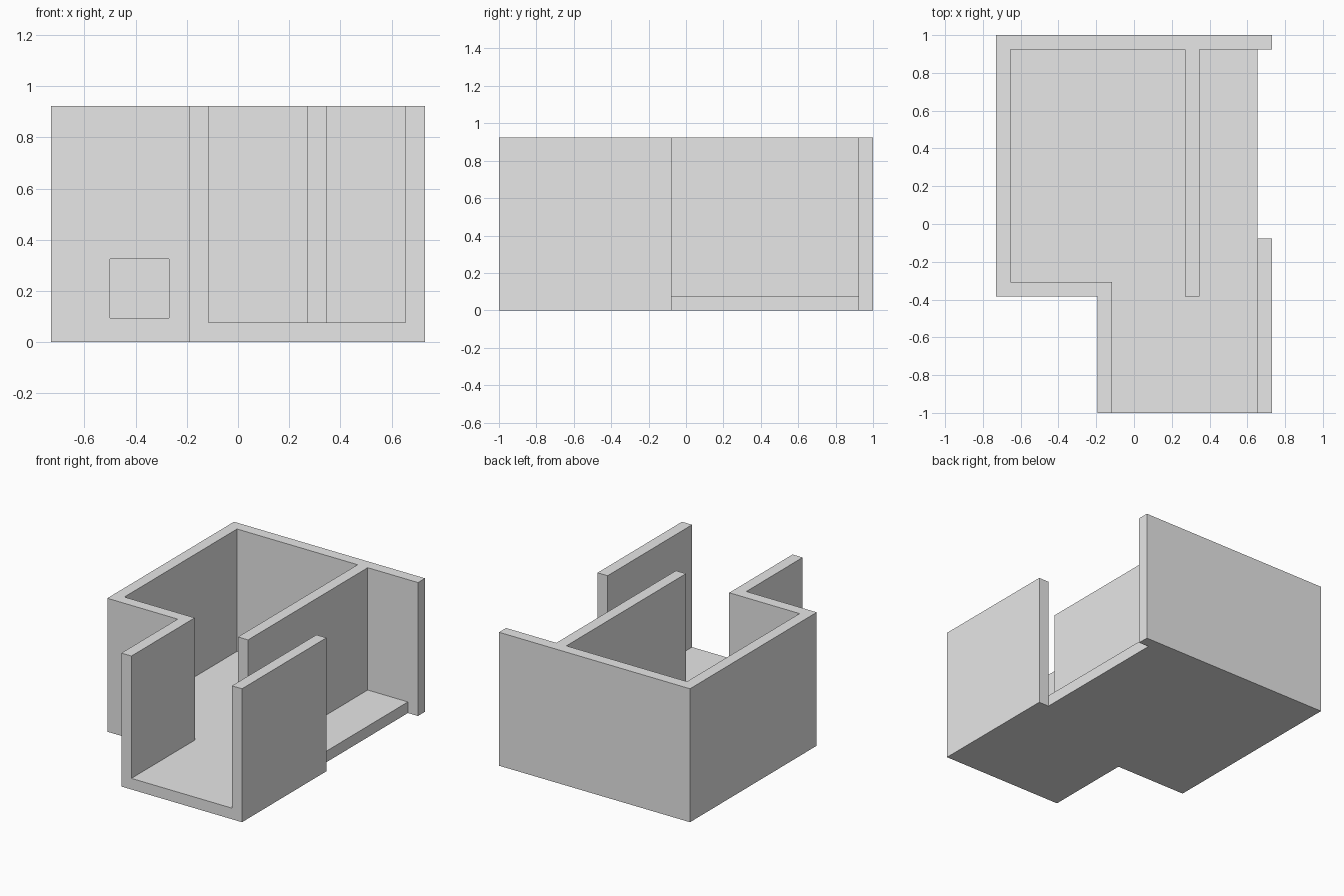
import bpy
import bmesh

cube = bpy.data.objects.get("Cube")
if cube:
    bpy.data.objects.remove(cube, do_unlink=True)

U = 1 / 13          # one wall thickness
HEIGHT = 12         # wall height in wall thicknesses

grey = bpy.data.materials.new("plain grey")
grey.use_nodes = True
grey.diffuse_color = (0.8, 0.8, 0.8, 1)
grey.node_tree.nodes["Principled BSDF"].inputs["Base Color"].default_value = (0.8, 0.8, 0.8, 1)


def extrude_plan(name, plan, z0, z1):
    """Raise a plan outline, given in wall thicknesses, into a solid."""
    bm = bmesh.new()
    face = bm.faces.new([bm.verts.new((x * U, y * U, z0 * U)) for x, y in plan])
    side = bmesh.ops.extrude_face_region(bm, geom=[face])
    top = [g for g in side["geom"] if isinstance(g, bmesh.types.BMVert)]
    bmesh.ops.translate(bm, verts=top, vec=(0, 0, (z1 - z0) * U))
    bmesh.ops.recalc_face_normals(bm, faces=bm.faces)
    mesh = bpy.data.meshes.new(name)
    bm.to_mesh(mesh)
    bm.free()
    mesh.materials.append(grey)
    obj = bpy.data.objects.new(name, mesh)
    bpy.context.collection.objects.link(obj)
    return obj


def rect(x0, x1, y0, y1):
    return [(x0, y0), (x1, y0), (x1, y1), (x0, y1)]


# Back, right and stepped front walls as one continuous run
walls = extrude_plan("outer_walls", [
    (9.5, 13), (-9.5, 13), (-9.5, -5), (-2.5, -5), (-2.5, -13), (-1.5, -13),
    (-1.5, -4), (-8.5, -4), (-8.5, 12), (9.5, 12)], 0, HEIGHT)

# Short side wall that leaves the wide doorway open
extrude_plan("side_wall", rect(8.5, 9.5, -13, -1), 0, HEIGHT)

# Floor between the walls
extrude_plan("floor", [
    (-1.5, -13), (8.5, -13), (8.5, 12), (-8.5, 12), (-8.5, -4), (-1.5, -4)], 0, 1)

# Inner dividing wall standing on the floor
extrude_plan("partition", rect(3.5, 4.5, -5, 12), 1, HEIGHT)

# Square window through the recessed front wall
cutter = extrude_plan("window_cutter", rect(-6.5, -3.5, -6, -3), 1.22, 4.22)
cutter.hide_render = True
cutter.hide_viewport = True
cutter.display_type = 'WIRE'
window = walls.modifiers.new("window", 'BOOLEAN')
window.operation = 'DIFFERENCE'
window.solver = 'EXACT'
window.object = cutter
